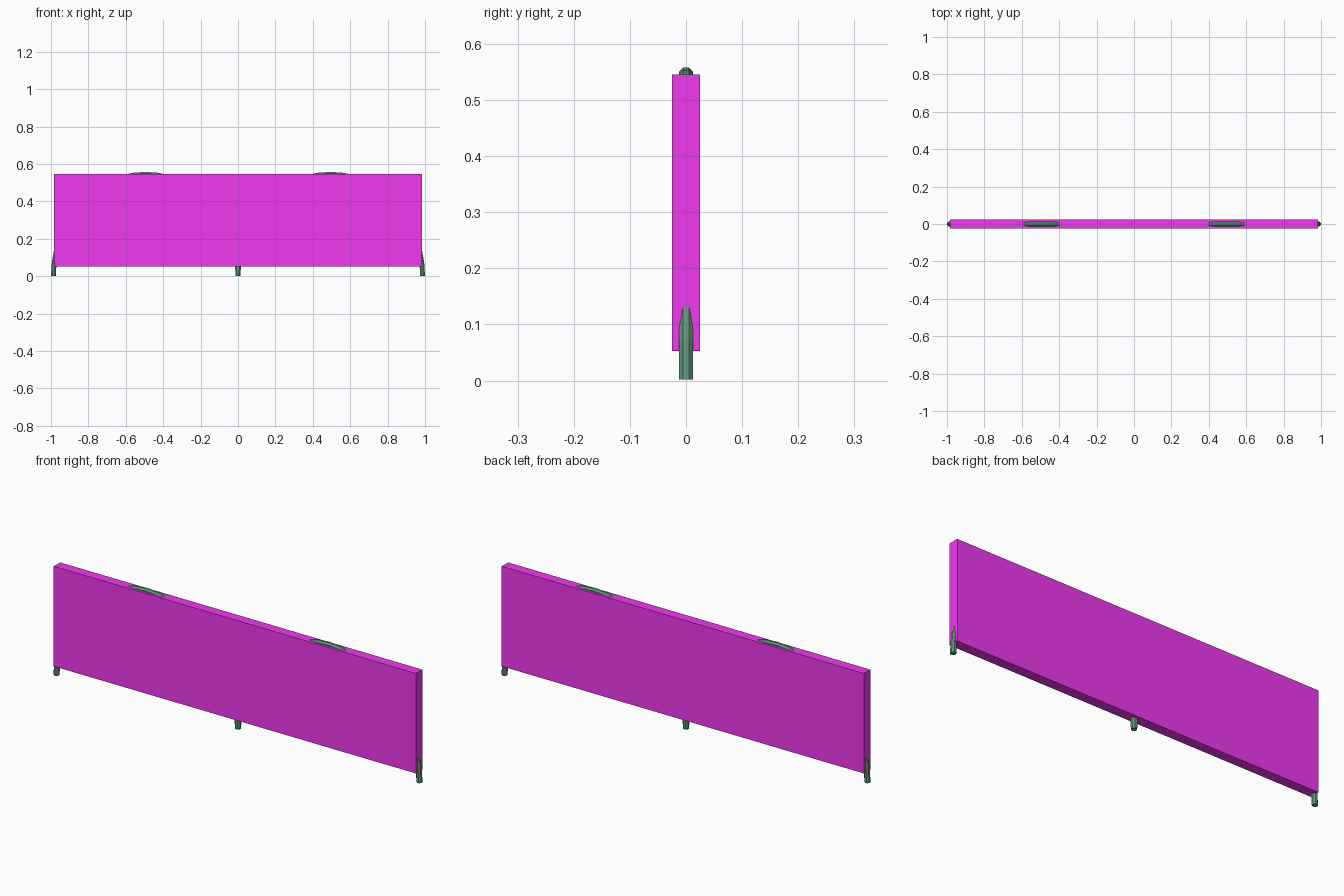
import bpy
from math import sin, cos, pi

if "Cube" in bpy.data.objects:
    bpy.data.objects.remove(bpy.data.objects["Cube"])


def material(name, rgb):
    m = bpy.data.materials.new(name)
    m.diffuse_color = (*rgb, 1)
    m.use_nodes = True
    m.node_tree.nodes["Principled BSDF"].inputs["Base Color"].default_value = m.diffuse_color
    return m


magenta = material("magenta", (0.87, 0.04, 0.87))
green = material("green", (0.13, 0.33, 0.21))

R = 0.0128          # tube radius
SPAN = 0.4935       # half width of each hoop
RISE = 0.543        # height of the hoop centre line above its feet
SEGMENTS, SIDES = 24, 8


def hoop(name, cx):
    """Half-ellipse tube standing on the ground, with capped feet."""
    verts, faces = [], []
    for i in range(SEGMENTS + 1):
        a = pi * i / SEGMENTS
        for k in range(SIDES):
            t = 2 * pi * (k + 0.5) / SIDES
            out, side = R * cos(t) / cos(pi / SIDES), R * sin(t) / cos(pi / SIDES)
            verts.append((cx + (SPAN + out) * cos(a), side,
                          0.002 + (RISE + out) * sin(a)))
    for i in range(SEGMENTS):
        for k in range(SIDES):
            n = (k + 1) % SIDES
            faces.append((i * SIDES + k, (i + 1) * SIDES + k,
                          (i + 1) * SIDES + n, i * SIDES + n))
    faces.append(tuple(range(SIDES)))
    faces.append(tuple(SEGMENTS * SIDES + k for k in reversed(range(SIDES))))
    mesh = bpy.data.meshes.new(name)
    mesh.from_pydata(verts, [], faces)
    mesh.materials.append(green)
    ob = bpy.data.objects.new(name, mesh)
    bpy.context.collection.objects.link(ob)


# Two hoops side by side, mostly hidden in the panel
hoop("left_hoop", -SPAN)
hoop("right_hoop", SPAN)

# Panel
bpy.ops.mesh.primitive_cube_add(size=1, location=(0, 0, 0.299))
panel = bpy.context.object
panel.name = "panel"
panel.scale = (1.97, 0.0492, 0.492)
bpy.ops.object.transform_apply(location=False, rotation=False, scale=True)
panel.data.materials.append(magenta)
